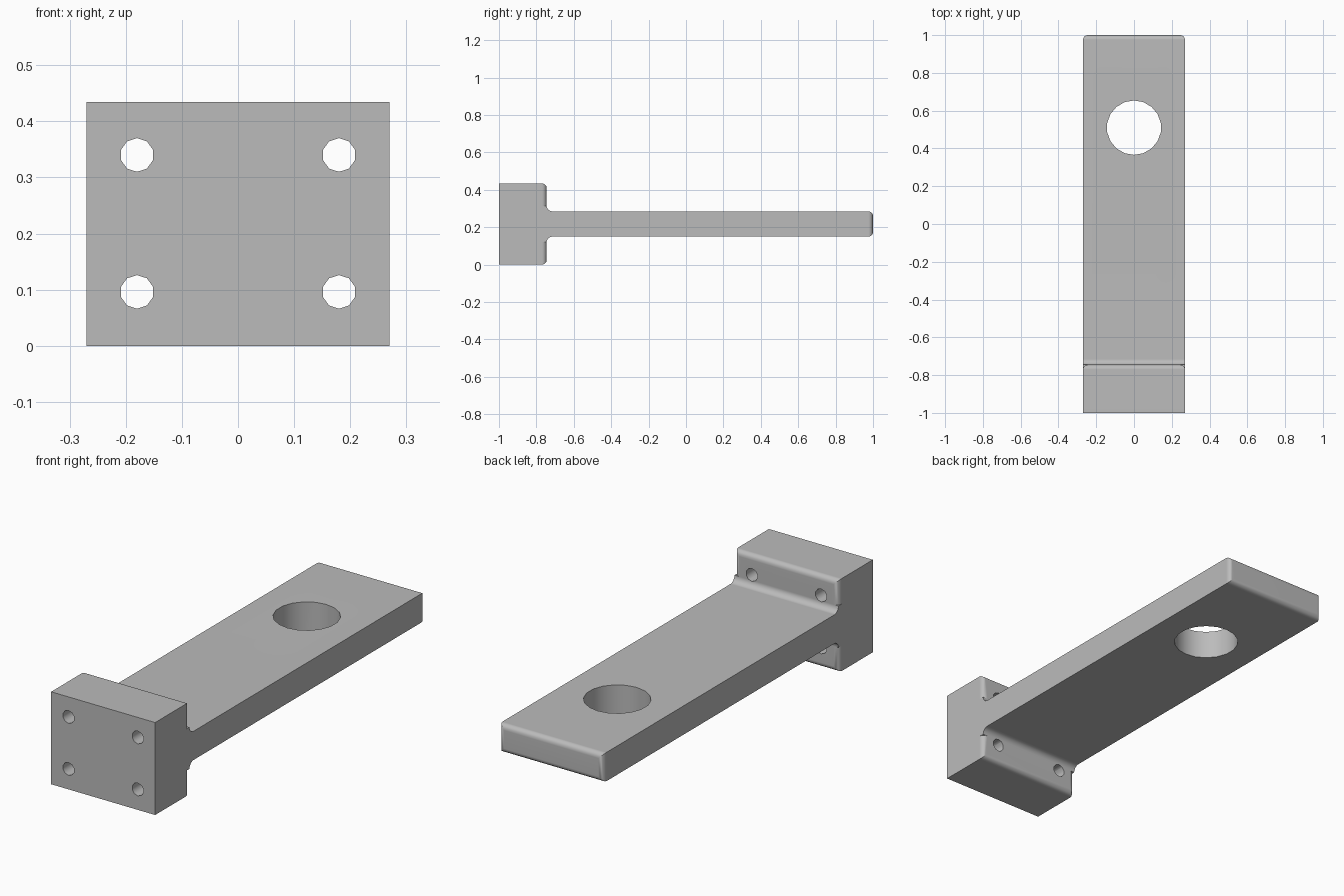
import bpy
import bmesh
import math
from mathutils import Matrix, Vector

cube = bpy.data.objects.get("Cube")
if cube:
    bpy.data.objects.remove(cube, do_unlink=True)

HALF_W = 0.27
HEIGHT = 0.434
MID_Z = HEIGHT / 2
ARM_H = 0.0675          # half thickness of the arm
FLANGE_BACK = -0.745
FILLET = 0.03
ROUND = 0.025

grey = bpy.data.materials.new("plain grey")
grey.use_nodes = True
colour = (0.5, 0.5, 0.5, 1)
grey.diffuse_color = colour
grey.node_tree.nodes["Principled BSDF"].inputs["Base Color"].default_value = colour


def make_object(name, bm):
    bmesh.ops.recalc_face_normals(bm, faces=bm.faces)
    mesh = bpy.data.meshes.new(name)
    bm.to_mesh(mesh)
    bm.free()
    mesh.materials.append(grey)
    obj = bpy.data.objects.new(name, mesh)
    bpy.context.collection.objects.link(obj)
    return obj


def extruded_part(name, profile, round_y):
    """Extrude a (y, z) profile across x and round the edges lying at round_y."""
    bm = bmesh.new()
    face = bm.faces.new([bm.verts.new((-HALF_W, y, z)) for y, z in profile])
    grown = bmesh.ops.extrude_face_region(bm, geom=[face])["geom"]
    verts = [v for v in grown if isinstance(v, bmesh.types.BMVert)]
    bmesh.ops.translate(bm, verts=verts, vec=(2 * HALF_W, 0, 0))
    bmesh.ops.recalc_face_normals(bm, faces=bm.faces)
    edges = [e for e in bm.edges if all(abs(v.co.y - round_y) < 1e-4 for v in e.verts)]
    bmesh.ops.bevel(bm, geom=edges, offset=ROUND, segments=4, profile=0.5,
                    affect='EDGES', clamp_overlap=True)
    return make_object(name, bm)


def add_hole(bm, centre, radius, sides, depth, rotation):
    bmesh.ops.create_cone(bm, cap_ends=True, segments=sides, radius1=radius,
                          radius2=radius, depth=depth,
                          matrix=Matrix.Translation(Vector(centre)) @ rotation)


# Mounting flange
flange = extruded_part("mounting_bracket", [
    (-1, 0), (FLANGE_BACK, 0), (FLANGE_BACK, HEIGHT), (-1, HEIGHT)], FLANGE_BACK)

# Flat arm, flared by a fillet where it meets the flange
upper = [(-0.9, ARM_H + FILLET)]
for i in range(6):
    a = math.radians(18 * i)
    upper.append((FLANGE_BACK + FILLET * (1 - math.cos(a)),
                  ARM_H + FILLET * (1 - math.sin(a))))
upper.append((1, ARM_H))
profile = [(y, MID_Z + h) for y, h in upper]
profile += [(y, MID_Z - h) for y, h in reversed(upper)]
arm = extruded_part("arm", profile, 1)

# Four bolt holes and the large arm hole
bm = bmesh.new()
for x in (-0.18, 0.18):
    for z in (0.096, 0.34):
        add_hole(bm, (x, -0.87, z), 0.03, 10, 0.5, Matrix.Rotation(math.pi / 2, 4, 'X'))
add_hole(bm, (0, 0.51, MID_Z), 0.144, 18, 0.5, Matrix.Identity(4))
holes = make_object("hole_cutters", bm)

# Join and drill
for helper, operation in ((arm, 'UNION'), (holes, 'DIFFERENCE')):
    mod = flange.modifiers.new(operation.title(), 'BOOLEAN')
    mod.operation = operation
    mod.solver = 'EXACT'
    mod.object = helper

bpy.context.view_layer.update()
result = bpy.data.meshes.new_from_object(
    flange.evaluated_get(bpy.context.evaluated_depsgraph_get()))
flange.modifiers.clear()
flange.data = result
for helper in (arm, holes):
    bpy.data.objects.remove(helper, do_unlink=True)

# Smooth rounds, sharp machined edges
bpy.ops.object.select_all(action='DESELECT')
flange.select_set(True)
bpy.context.view_layer.objects.active = flange
bpy.ops.object.shade_smooth_by_angle(angle=math.radians(40))
weighted = flange.modifiers.new("Weighted normals", 'WEIGHTED_NORMAL')
weighted.keep_sharp = True
